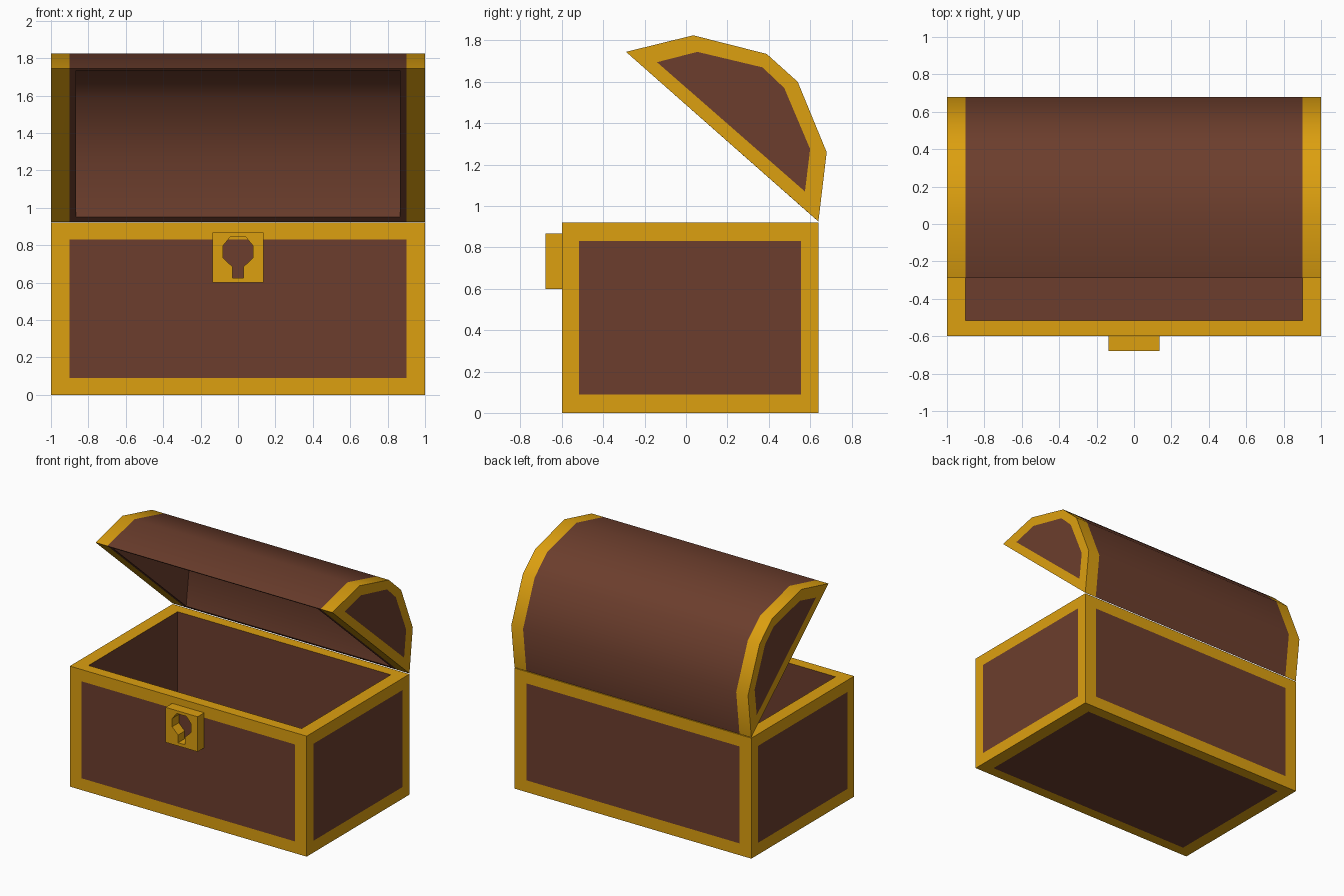
import bpy, bmesh
from math import radians
from mathutils import Vector

if "Cube" in bpy.data.objects:
    bpy.data.objects.remove(bpy.data.objects["Cube"])


def material(name, color):
    m = bpy.data.materials.new(name)
    m.diffuse_color = (*color, 1)
    m.use_nodes = True
    m.node_tree.nodes["Principled BSDF"].inputs["Base Color"].default_value = m.diffuse_color
    return m


gold = material("gold", (0.72, 0.35, 0.005))
wood = material("wood", (0.15, 0.048, 0.026))
GOLD, WOOD = 0, 1


def add_object(name, mesh):
    ob = bpy.data.objects.new(name, mesh)
    bpy.context.collection.objects.link(ob)
    bpy.ops.object.select_all(action='DESELECT')
    ob.select_set(True)
    bpy.context.view_layer.objects.active = ob
    return ob


def finish(name, bm):
    bmesh.ops.recalc_face_normals(bm, faces=bm.faces)
    mesh = bpy.data.meshes.new(name)
    bm.to_mesh(mesh)
    bm.free()
    mesh.materials.append(gold)
    mesh.materials.append(wood)
    return add_object(name, mesh)


# Chest body: framed panels on every side, the top panel sunk to form the inside
lo, hi = Vector((-1, -0.6, 0)), Vector((1, 0.64, 0.92))
margin = Vector((0.1, 0.083, 0.09))
mid = (lo + hi) / 2
bm = bmesh.new()
bmesh.ops.create_cube(bm, size=1)
for v in bm.verts:
    v.co = [hi[i] if v.co[i] > 0 else lo[i] for i in range(3)]
bm.normal_update()
for panel in list(bm.faces):
    normal = panel.normal.copy()
    bmesh.ops.inset_individual(bm, faces=[panel], thickness=0.05)
    for v in panel.verts:
        for i in range(3):
            if abs(normal[i]) < 0.5:
                v.co[i] = hi[i] - margin[i] if v.co[i] > mid[i] else lo[i] + margin[i]
    panel.material_index = WOOD
    if normal.z > 0.5:
        top = panel
walls = bmesh.ops.extrude_discrete_faces(bm, faces=[top])
floor = walls['faces'][0]
for v in floor.verts:
    v.co.z = margin.z
for e in floor.edges:
    for f in e.link_faces:
        f.material_index = WOOD
finish("chest_body", bm)

# Lid: open arched shell, (y, z) profiles running from front lip to hinge
outer = [(-0.29, 1.745), (0.035, 1.825), (0.39, 1.735), (0.54, 1.6), (0.68, 1.26), (0.64, 0.925)]
inner = [(-0.277, 1.7335), (0.04, 1.80), (0.375, 1.715), (0.517, 1.588), (0.65, 1.26), (0.61, 0.951)]
cap = [(-0.14, 1.695), (0.055, 1.745), (0.37, 1.67), (0.475, 1.57), (0.6, 1.275), (0.575, 1.07)]
bm = bmesh.new()


def section(x, profile):
    return [bm.verts.new((x, y, z)) for y, z in profile]


def face(verts, mat):
    bm.faces.new(verts).material_index = mat


def bridge(a, b, mat, closed=False):
    n = len(a)
    for i in range(n if closed else n - 1):
        j = (i + 1) % n
        face((a[i], a[j], b[j], b[i]), mat)


bands, cavity = {}, {}
for s in (-1, 1):
    end, band = section(s, outer), section(s * 0.9, outer)
    bridge(end, band, GOLD, closed=True)          # gold end band
    panel = section(s, cap)
    bridge(end, panel, GOLD, closed=True)         # gold border of the end
    face(panel, WOOD)
    bands[s], cavity[s] = band, section(s * 0.865, inner)
    face(cavity[s], WOOD)
    face((band[0], band[-1], cavity[s][-1], cavity[s][0]), WOOD)
bridge(bands[-1], bands[1], WOOD)                 # outer arch
bridge(cavity[-1], cavity[1], WOOD)               # inner arch
for k in (0, -1):                                 # front and back lips
    face((bands[-1][k], bands[1][k], cavity[1][k], cavity[-1][k]), WOOD)
finish("lid", bm)
bpy.ops.object.shade_smooth_by_angle(angle=radians(35))

# Lock plate with a keyhole cut right through
half = [(0.04, 0.845), (0.08, 0.797), (0.08, 0.733), (0.03, 0.684), (0.03, 0.625)]
keyhole = half + [(-x, z) for x, z in reversed(half)]
plate = [(-0.135, 0.6), (0.135, 0.6), (0.135, 0.867), (-0.135, 0.867)]
curve = bpy.data.curves.new("lock_outline", 'CURVE')
curve.dimensions = '2D'
curve.fill_mode = 'BOTH'
curve.extrude = 0.04
for outline in (plate, keyhole):
    spline = curve.splines.new('POLY')
    spline.points.add(len(outline) - 1)
    for p, (x, z) in zip(spline.points, outline):
        p.co = (x, z, 0, 1)
    spline.use_cyclic_u = True
curve.materials.append(gold)
lock = add_object("lock_plate", curve)
lock.location = (0, -0.64, 0)
lock.rotation_euler = (radians(90), 0, 0)
bpy.ops.object.convert(target='MESH')
bpy.ops.object.shade_flat()
